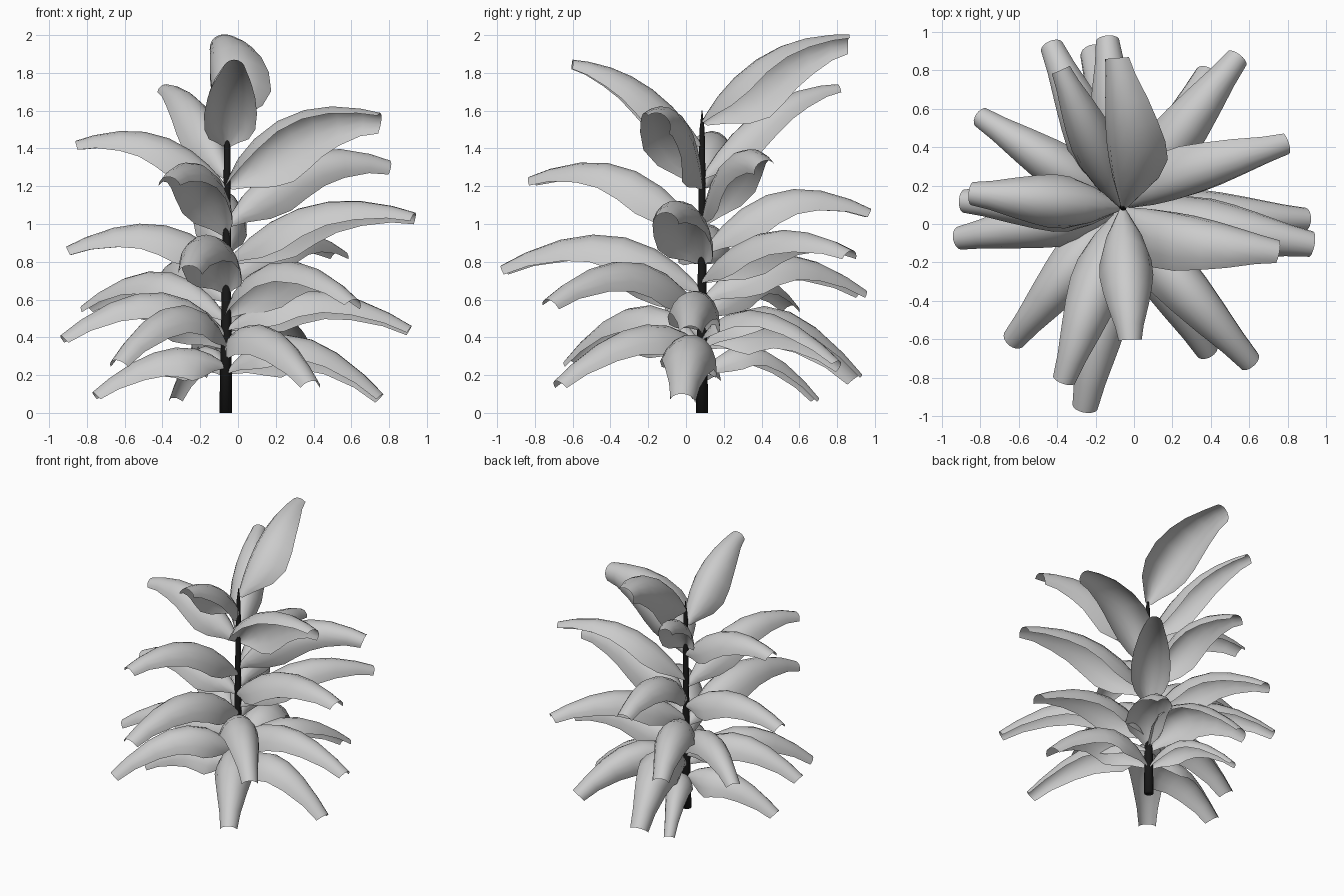
import bpy, bmesh, math
from mathutils import Vector, Matrix

if "Cube" in bpy.data.objects:
    bpy.data.objects.remove(bpy.data.objects["Cube"])

STEM = Vector((-0.06, 0.085, 0))

# leaf table: tip x, tip y, tip z, base z, mid ridge z
LEAVES = [
    (-.77, -.03, .11, .25, .34), (-.34, .70, .08, .20, .35),
    (-.65, -.63, .28, .35, .57), (-.94, -.08, .41, .42, .64),
    (-.82, .57, .57, .50, .75), (-.26, -.98, .78, .65, .94),
    (-.91, .12, .88, .80, 1.0), (-.37, -.83, 1.25, .95, 1.3),
    (-.86, .16, 1.44, 1.2, 1.47), (-.38, .80, 1.74, 1.25, 1.61),
    (-.12, .86, 1.99, 1.54, 1.88), (-.02, -.60, 1.87, 1.42, 1.74),
    (.76, -.11, 1.57, 1.2, 1.54), (.81, .40, 1.33, 1.0, 1.35),
    (.94, -.10, 1.06, .80, 1.10), (.55, .88, .86, .70, .96),
    (.63, -.73, .60, .52, .80), (.92, .03, .46, .45, .65),
    (.37, .82, .27, .38, .53), (.40, -.69, .17, .35, .46),
    (.77, -.01, .1, .22, .41), (-.14, .98, 1.08, .85, 1.17),
    (-.44, .95, .65, .60, .84), (-.25, .92, .20, .35, .55),
]
# leaves twisted about their ridge, degrees
ROLL = {10: 36, 12: 42, 13: -28, 14: 8, 16: 12, 17: 8, 18: 28, 20: 12, 23: 25}
# narrower or broader leaves
SCALE = {1: .65, 4: .9, 9: .85, 10: 1.2, 12: 1.22, 14: 1.12, 5: 1.1, 20: 1.1, 23: 1.1}

# along the leaf: position, half width, depth of the arched section
SECTION = [(0, .02, .02), (.06, .055, .07), (.15, .105, .14), (.28, .135, .175),
           (.44, .14, .16), (.6, .127, .132), (.75, .105, .105), (.9, .075, .07),
           (1, .06, .05)]
ACROSS = 8
ARC = math.radians(80)


def mesh_object(name, bm):
    me = bpy.data.meshes.new(name)
    bm.to_mesh(me)
    bm.free()
    for p in me.polygons:
        p.use_smooth = True
    ob = bpy.data.objects.new(name, me)
    bpy.context.collection.objects.link(ob)
    return ob


def skin(bm, rows, closed=False):
    n = len(rows[0])
    for a, b in zip(rows, rows[1:]):
        for j in range(n if closed else n - 1):
            k = (j + 1) % n
            bm.faces.new((a[j], a[k], b[k], b[j]))


def leaf(i, tx, ty, tz, bz, mz):
    base, tip = Vector((STEM.x, STEM.y, bz)), Vector((tx, ty, tz))
    ctrl = base.lerp(tip, .38)
    ctrl.z = 2 * mz - .5 * (bz + tz)
    s = SCALE.get(i, 1)
    bm = bmesh.new()
    rows = []
    for t, w, depth in SECTION:
        p = base * (1 - t) ** 2 + ctrl * 2 * t * (1 - t) + tip * t * t
        tan = ((ctrl - base) * (1 - t) + (tip - ctrl) * t).normalized()
        side = tan.cross(Vector((0, 0, 1))).normalized()      # right of the leaf
        up = side.cross(tan)
        rot = Matrix.Rotation(-math.radians(ROLL.get(i, 0)), 3, tan)
        side, up = rot @ side, rot @ up
        row = []
        for j in range(ACROSS + 1):
            a = ARC * (2 * j / ACROSS - 1)
            q = (p + side * (s * w * math.sin(a) / math.sin(ARC))
                 - up * (s * depth * (1 - math.cos(a)) / (1 - math.cos(ARC))))
            row.append(bm.verts.new(q))
        rows.append(row)
    skin(bm, rows)
    mesh_object(f"leaf_{i + 1:02d}", bm)


# arched leaves
for i, data in enumerate(LEAVES):
    leaf(i, *data)

# tapered stem
bm = bmesh.new()
rings = []
for z, r in [(0, .034), (.4, .028), (.9, .022), (1.4, .017), (1.5, .014), (1.6, .002)]:
    cx = STEM.x - .005 + .006 * z
    rings.append([bm.verts.new((cx + r * math.cos(k * math.tau / 10),
                                STEM.y + r * math.sin(k * math.tau / 10), z))
                  for k in range(10)])
skin(bm, rings, closed=True)
bm.faces.new(rings[0][::-1])
bm.faces.new(rings[-1])
stem = mesh_object("stem", bm)
mat = bpy.data.materials.new("dark_bark")
mat.diffuse_color = (.01, .01, .01, 1)
mat.use_nodes = True
mat.node_tree.nodes["Principled BSDF"].inputs["Base Color"].default_value = mat.diffuse_color
stem.data.materials.append(mat)
